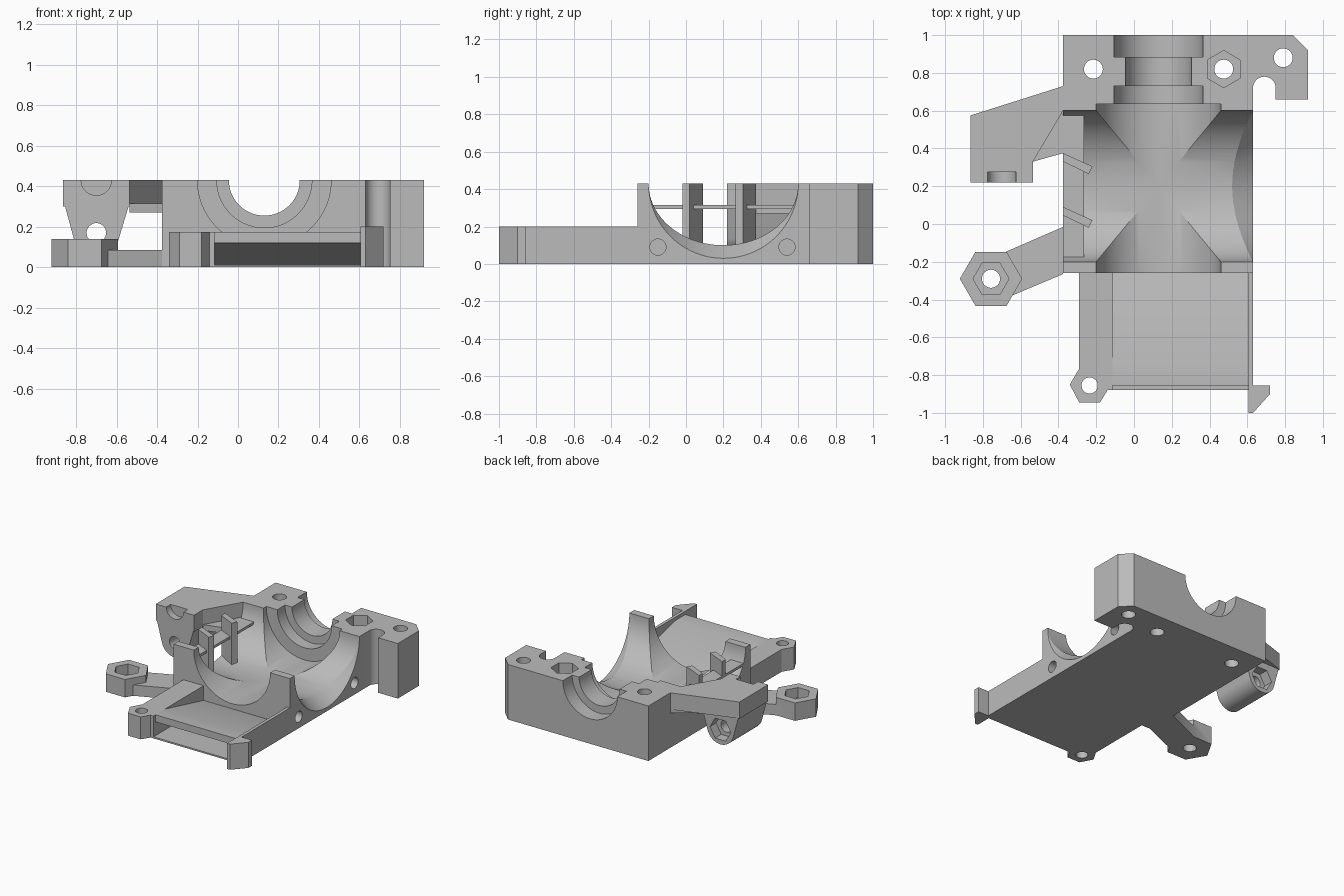
import bpy, bmesh, math
from mathutils import Vector

if "Cube" in bpy.data.objects:
    bpy.data.objects.remove(bpy.data.objects["Cube"])

grey = bpy.data.materials.new("plain_grey")
grey.diffuse_color = (0.5, 0.5, 0.5, 1)
grey.use_nodes = True
grey.node_tree.nodes["Principled BSDF"].inputs["Base Color"].default_value = grey.diffuse_color
TOP = 0.43
AX, AY = 0.13, 0.20      # bore axes: x of the lengthwise bore, y of the cross chamber


def prism(name, pts, lo, hi, axis="z"):
    """Extrude a 2D outline along an axis; outline is the other two axes in order."""
    place = {"z": lambda a, b, h: (a, b, h),
             "y": lambda a, b, h: (a, h, b),
             "x": lambda a, b, h: (h, a, b)}[axis]
    bm = bmesh.new()
    low = [bm.verts.new(place(a, b, lo)) for a, b in pts]
    high = [bm.verts.new(place(a, b, hi)) for a, b in pts]
    n = len(pts)
    bm.faces.new(low)
    bm.faces.new(high)
    for i in range(n):
        j = (i + 1) % n
        bm.faces.new((low[i], low[j], high[j], high[i]))
    bmesh.ops.recalc_face_normals(bm, faces=bm.faces)
    me = bpy.data.meshes.new(name)
    bm.to_mesh(me)
    bm.free()
    me.materials.append(grey)
    ob = bpy.data.objects.new(name, me)
    bpy.context.collection.objects.link(ob)
    return ob


def ring(a, b, ra, rb=None, n=32, start=0.0, end=2 * math.pi):
    """Points of a circle, ellipse or regular polygon; partial arcs include both ends."""
    rb = ra if rb is None else rb
    full = abs(end - start) > 6.28
    steps = n if full else n - 1
    return [(a + ra * math.cos(start + (end - start) * i / steps),
             b + rb * math.sin(start + (end - start) * i / steps)) for i in range(n)]


def box(name, x0, x1, y0, y1, z0, z1):
    return prism(name, [(x0, y0), (x1, y0), (x1, y1), (x0, y1)], z0, z1)


def boolean(ob, other, op="DIFFERENCE"):
    other.hide_render = True
    mod = ob.modifiers.new("bool", "BOOLEAN")
    mod.operation, mod.solver, mod.object = op, "EXACT", other
    bpy.context.view_layer.objects.active = ob
    bpy.ops.object.modifier_apply(modifier=mod.name)
    bpy.data.objects.remove(other)


def drill(ob, a, b, r, lo, hi, axis="z", n=32, start=0.0):
    boolean(ob, prism("cutter", ring(a, b, r, n=n, start=start, end=start + 2 * math.pi),
                      lo, hi, axis))


# Main body with the rear lug and its rounded slot
outline = [(-0.375, -0.26), (0.63, -0.26)]
outline += ring(0.69, 0.72, 0.06, n=17, start=math.pi, end=0)
outline += [(0.75, 0.66), (0.92, 0.66), (0.92, 0.92), (0.84, 1.0), (-0.375, 1.0)]
body = prism("body", outline, 0, TOP)

# Cross chamber, flared at its right end
boolean(body, prism("cutter", ring(AY, TOP, 0.40, 0.33, 96), -0.5, 0.75, "x"))
flare = prism("cutter", ring(AY, TOP, 0.33, n=96), 0.52, 0.65, "x")
for v in flare.data.vertices:
    if v.co.x > 0.6:
        s = (0.33 + 0.07 * 0.13 / 0.11) / 0.33
        v.co.y, v.co.z = AY + (v.co.y - AY) * s, TOP + (v.co.z - TOP) * s
boolean(body, flare)

# Stepped lengthwise bore
for r, y0, y1 in ((0.33, -0.3, 0.635), (0.235, 0.6, 0.73), (0.175, 0.7, 0.95), (0.235, 0.885, 1.05)):
    drill(body, AX, TOP, r, y0, y1, "y", 96)

# Screw holes, nut pocket and side holes
for x, y in ((-0.215, 0.82), (0.475, 0.82), (0.79, 0.88)):
    drill(body, x, y, 0.05, -0.1, 0.6)
drill(body, 0.475, 0.82, 0.098, 0.33, 0.6, n=6, start=math.pi / 2)
for y in (-0.15, 0.54):
    drill(body, y, 0.09, 0.043, 0.4, 0.7, "x")

# Front tray: side walls, base, ramp and corner clip
tray_left = prism("tray_left_wall", [
    (-0.29, -0.26), (-0.29, -0.765), (-0.34, -0.85), (-0.29, -0.945),
    (-0.18, -0.945), (-0.14, -0.88), (-0.115, -0.88), (-0.115, -0.26)], 0, 0.175)
drill(tray_left, -0.235, -0.855, 0.043, -0.1, 0.3)
box("tray_right_wall", 0.605, 0.63, -0.88, -0.26, 0, 0.2)
box("tray_base", -0.115, 0.605, -0.88, -0.26, 0, 0.012)
prism("tray_ramp", [(-0.855, 0.12), (-0.855, 0.175), (-0.74, 0.175), (-0.26, 0.06), (-0.26, 0.012)],
      -0.115, 0.605, "x")
prism("corner_clip", [(0.605, -0.88), (0.605, -1.0), (0.63, -1.0), (0.72, -0.9),
                      (0.72, -0.855), (0.63, -0.855), (0.63, -0.88)], 0, 0.2)

# Left arm ending in a hexagonal nut boss
arm = prism("nut_arm", [(-0.375, -0.015), (-0.72, -0.165), (-0.72, -0.41), (-0.375, -0.265)], 0, 0.085)
boolean(arm, prism("boss", ring(-0.757, -0.29, 0.165, n=6), 0, 0.14), "UNION")
drill(arm, -0.757, -0.29, 0.095, 0.06, 0.3, n=6)
drill(arm, -0.757, -0.29, 0.048, -0.1, 0.3)

# Left bracket: top slab, thin web and hanging lug with a nut pocket
bracket = prism("bracket", [(-0.375, 0.73), (-0.865, 0.575), (-0.865, 0.22), (-0.535, 0.22),
                            (-0.535, 0.33), (-0.375, 0.6)], 0.30, TOP)
lug = [(-0.535, TOP), (-0.865, TOP), (-0.865, 0.34)]
lug += ring(-0.70, 0.17, 0.115, n=17, start=math.pi * 1.08, end=math.pi * 1.92)
lug += [(-0.535, 0.32)]
boolean(bracket, prism("lug", lug, 0.22, 0.575, "y"), "UNION")
drill(bracket, -0.70, TOP, 0.075, 0.1, 0.275, "y")
drill(bracket, -0.70, 0.17, 0.048, 0.1, 0.8, "y")
drill(bracket, -0.70, 0.17, 0.09, 0.5, 0.8, "y", 6)
prism("bracket_web", [(-0.535, 0.33), (-0.375, 0.375), (-0.375, 0.73), (-0.535, 0.6)], 0.27, 0.315)

# Outlet divider and its two slanted vanes
box("outlet_divider", -0.375, -0.265, -0.185, 0.585, 0.295, 0.315)
for name, y in (("front_vane", 0.0), ("rear_vane", 0.285)):
    prism(name, [(-0.375, y + 0.09), (-0.375, y + 0.045), (-0.24, y - 0.02), (-0.22, y + 0.02)],
          0.09, TOP)

# Smooth the bores, keep the edges sharp
for ob in bpy.context.scene.objects:
    ob.select_set(True)
bpy.context.view_layer.objects.active = body
bpy.ops.object.shade_smooth_by_angle(angle=math.radians(25))
